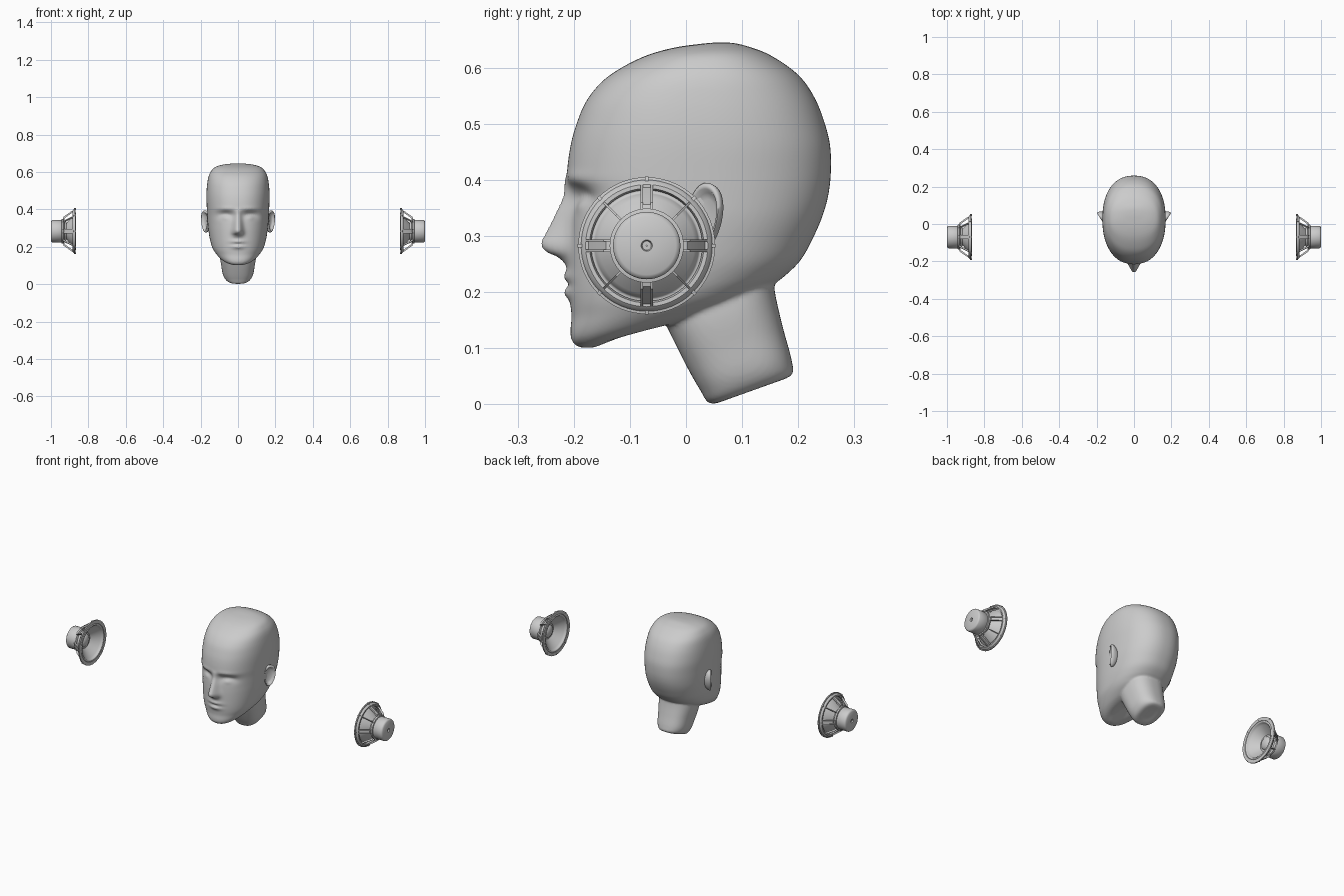
import bpy, bmesh, math
from mathutils import Vector

if "Cube" in bpy.data.objects:
    bpy.data.objects.remove(bpy.data.objects["Cube"])

TAU = math.tau


def finish(name, bm, mirror=False, angle=35):
    bmesh.ops.remove_doubles(bm, verts=bm.verts, dist=1e-5)
    bmesh.ops.recalc_face_normals(bm, faces=bm.faces)
    me = bpy.data.meshes.new(name)
    bm.to_mesh(me)
    bm.free()
    ob = bpy.data.objects.new(name, me)
    bpy.context.collection.objects.link(ob)
    bpy.ops.object.select_all(action='DESELECT')
    ob.select_set(True)
    bpy.context.view_layer.objects.active = ob
    bpy.ops.object.shade_smooth_by_angle(angle=math.radians(angle))
    if mirror:
        ob.modifiers.new("mirror", 'MIRROR').use_mirror_merge = False
    return ob


def bridge(bm, rings, caps=False):
    for a, b in zip(rings, rings[1:]):
        n = len(a)
        for i in range(n):
            j = (i + 1) % n
            bm.faces.new((a[i], a[j], b[j], b[i]))
    if caps:
        bm.faces.new(rings[0])
        bm.faces.new(rings[-1])


def spline(keys, steps):
    """Catmull-Rom through rows of numbers."""
    out = []
    for i in range(len(keys) - 1):
        p = [keys[max(0, min(len(keys) - 1, i + k))] for k in (-1, 0, 1, 2)]
        for s in range(steps):
            t = s / steps
            out.append([0.5 * (2 * b + (c - a) * t + (2 * a - 5 * b + 4 * c - d) * t * t
                        + (3 * b - a - 3 * c + d) * t ** 3) for a, b, c, d in zip(*p)])
    return out + [list(keys[-1])]


def loft(bm, keys, steps, segs, power, shape=None):
    """Rows: front y, front z, back y, back z, half width."""
    rings = []
    for fy, fz, by, bz, w in spline(keys, steps):
        ring = []
        for i in range(segs):
            c, s = math.cos(TAU * i / segs), math.sin(TAU * i / segs)
            u = math.copysign(abs(c) ** (2 / power), c)
            v = math.copysign(abs(s) ** (2 / power), s)
            k = (u + 1) / 2
            p = Vector((w * v, fy + (by - fy) * k, fz + (bz - fz) * k))
            if shape and u < 0:
                p.y += shape(p.x, p.z)
            ring.append(bm.verts.new(p))
        rings.append(ring)
    bridge(bm, rings, caps=True)


def ramp(z, pts):
    if z <= pts[0][0] or z >= pts[-1][0]:
        return 0
    for (a, va), (b, vb) in zip(pts, pts[1:]):
        if a <= z <= b:
            return va + (vb - va) * (z - a) / (b - a)


NOSE = [(.24, 0), (.25, .007), (.262, .018), (.273, .047), (.287, .054), (.30, .047),
        (.33, .033), (.37, .014), (.41, 0)]


def face(x, z):
    """Nose, eye sockets, eyes, brow and lips as offsets in y."""
    def g(cx, cz, sx, sz):
        return math.exp(-((abs(x) - cx) / sx) ** 2 - ((z - cz) / sz) ** 2)
    wide = .016 + .011 * max(0, min(1, (.38 - z) / .1))
    d = -ramp(z, NOSE) * math.exp(-abs(x / wide) ** 2.4)
    d += .024 * g(.065, .368, .042, .022) - .013 * g(.066, .358, .024, .014)
    d -= .005 * g(.065, .402, .05, .011)
    d -= .011 * g(0, .228, .036, .010) + .011 * g(0, .199, .032, .010)
    return d + .005 * g(0, .213, .04, .004)


# Head and neck, fused into one smooth skin
HEAD = [(-.165, .101, -.06, .142, .03), (-.19, .102, 0, .15, .065), (-.203, .113, .06, .165, .09),
        (-.206, .13, .10, .18, .108), (-.204, .155, .13, .195, .125), (-.206, .18, .15, .21, .137),
        (-.208, .21, .175, .228, .145), (-.208, .25, .205, .258, .153),
        (-.207, .29, .228, .30, .159), (-.205, .33, .243, .335, .163),
        (-.208, .37, .253, .37, .165), (-.212, .41, .258, .41, .167),
        (-.206, .46, .257, .46, .169), (-.195, .50, .246, .505, .168),
        (-.178, .54, .230, .545, .164), (-.150, .575, .207, .58, .157),
        (-.115, .60, .178, .605, .145), (-.07, .622, .143, .626, .125),
        (-.02, .636, .11, .638, .09), (.03, .643, .085, .644, .045), (.055, .645, .062, .645, .004)]
NECK = [(-.06, .19, .15, .30, .09), (-.03, .13, .157, .21, .098), (0, .07, .172, .14, .09),
        (.025, .026, .188, .08, .08), (.045, .001, .188, .052, .058), (.09, .016, .15, .037, .02)]
bm = bmesh.new()
loft(bm, HEAD, 6, 160, 2.3, face)
loft(bm, NECK, 5, 64, 2.5)
head = finish("head", bm, angle=180)
skin = head.modifiers.new("fuse", 'REMESH')
skin.mode, skin.voxel_size, skin.use_smooth_shade = 'VOXEL', .005, True
relax = head.modifiers.new("relax", 'SMOOTH')
relax.factor, relax.iterations = .5, 4

# Ears: dished ovals flaring outward at the back
bm = bmesh.new()
rings = []
for r, c in [(.02, -.004), (.5, -.004), (.7, 0), (.82, .009), (.93, .010), (1, .004), (.95, -.006),
             (.7, -.018), (.4, -.03)]:
    ring = []
    for i in range(40):
        a, b = r * math.cos(TAU * i / 40), r * math.sin(TAU * i / 40)
        a = a * .033 * (1 + .22 * b) + .004 * b
        ring.append(bm.verts.new((.172 + a * .55 + c * .83, .036 + a * .83 - c * .55, .335 + b * .06)))
    rings.append(ring)
bridge(bm, rings, caps=True)
finish("ears", bm, True, 80)


# Speakers: parts turned around a sideways axis, mirrored to the other side
def polar(r, x, ang, off=0):
    c, s = math.cos(ang), math.sin(ang)
    return (x, -.07 + r * c - off * s, .283 + r * s + off * c)


def lathe(name, profile, segs=64, closed=False):
    bm = bmesh.new()
    rings = [[bm.verts.new(polar(r, x, TAU * i / segs)) for i in range(segs)] for r, x in profile]
    bridge(bm, rings + rings[:1] if closed else rings)
    bmesh.ops.dissolve_degenerate(bm, dist=1e-6, edges=bm.edges)
    return finish(name, bm, True)


def fins(name, outline, width, placements):
    bm = bmesh.new()
    for ang, off in placements:
        bridge(bm, [[bm.verts.new(polar(r, x, ang, off + s * width / 2)) for r, x in outline]
                    for s in (-1, 1)], caps=True)
    return finish(name, bm, True)


lathe("basket_rim", [(.122, .868), (.122, .874), (.117, .875), (.115, .880), (.109, .885),
                     (.102, .885), (.099, .874), (.104, .868)], closed=True)
roll = [(.098 + .006 * math.cos(t * math.pi / 6), .873 - .006 * math.sin(t * math.pi / 6))
        for t in range(7)]
lathe("cone", roll + [(.085, .881), (.06, .903), (.034, .925)])
lathe("dust_cap", [(.036 * math.cos(t * math.pi / 12), .922 - .02 * math.sin(t * math.pi / 12))
                   for t in range(7)], 40)
lathe("hub", [(.034, .916), (.050, .918), (.056, .928), (.066, .932), (.066, .942), (.058, .944),
              (.03, .944)])
lathe("magnet", [(.001, .94), (.058, .94), (.060, .943), (.060, .992), (.058, .996), (.052, 1.0),
                 (.010, 1.0), (.008, .993), (.001, .993)])
ARM = [(.111, .878), (.107, .890), (.077, .933), (.056, .939), (.056, .930), (.070, .926),
       (.099, .886), (.102, .878)]
quarter = [i * TAU / 4 for i in range(4)]
fins("basket_arms", ARM, .004, [(a, o) for a in quarter for o in (-.009, .009)]
     + [(a + TAU / 8, 0) for a in quarter])
WEB = [(.106, .880), (.102, .889), (.073, .930), (.058, .934), (.058, .931), (.071, .927), (.099, .886)]
fins("arm_webs", WEB, .017, [(a, 0) for a in quarter])
fins("rim_tabs", [(.123, .867), (.123, .877), (.114, .879), (.114, .867)], .006,
     [(i * TAU / 8, 0) for i in range(8)])
